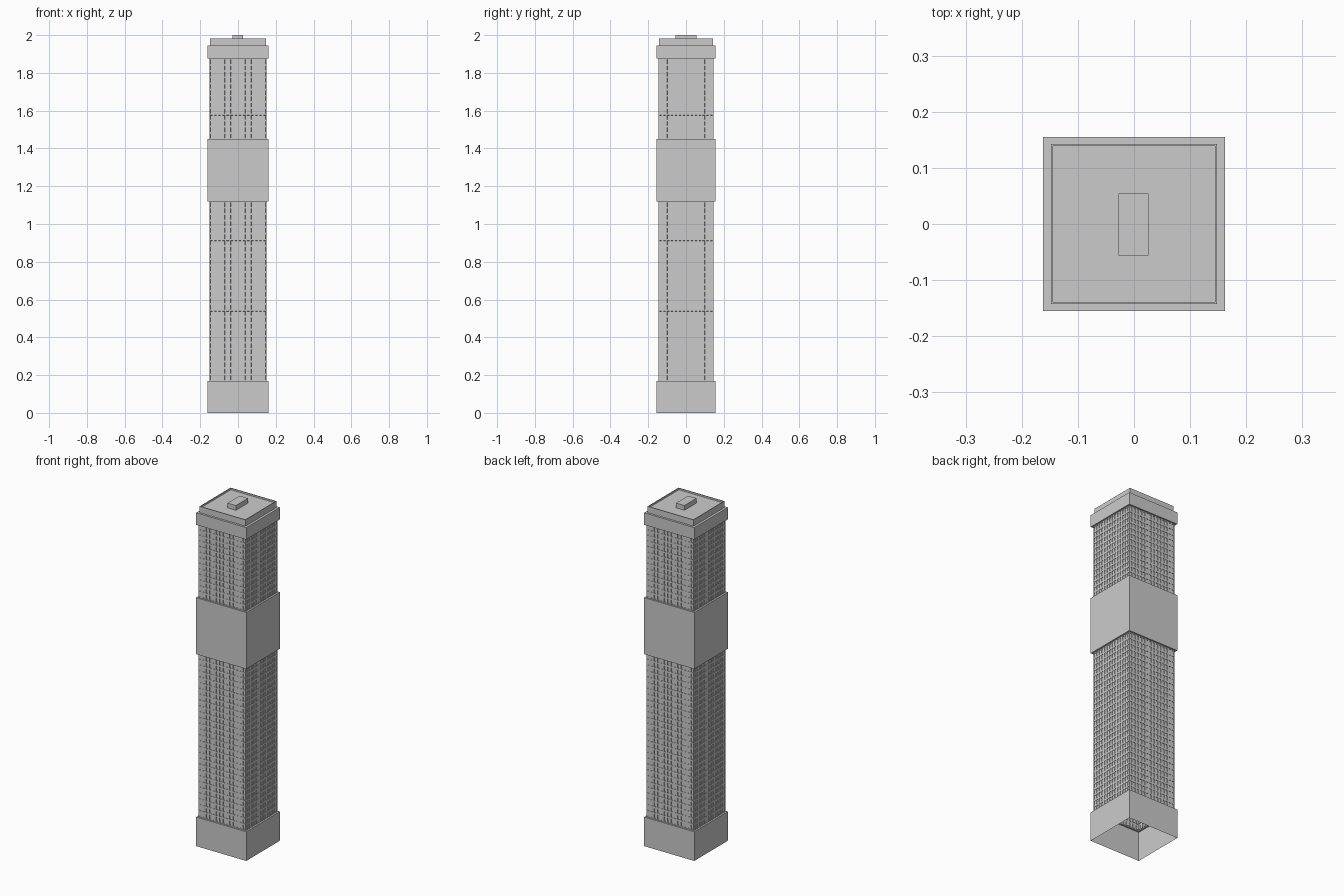
import bpy, bmesh

if "Cube" in bpy.data.objects:
    bpy.data.objects.remove(bpy.data.objects["Cube"])

SHAFT = (0.152, 0.146)   # half widths of the windowed shaft
BAND = (0.162, 0.155)    # half widths of the plain bands
CAP = (0.148, 0.143)     # parapet outside
RIM = (0.144, 0.139)     # parapet inside


def corners(half):
    x, y = half
    return [(-x, -y), (x, -y), (x, y), (-x, y)]


def finish(name, bm):
    mesh = bpy.data.meshes.new(name)
    bm.to_mesh(mesh)
    bm.free()
    obj = bpy.data.objects.new(name, mesh)
    bpy.context.collection.objects.link(obj)
    return obj


def square_shell(name, profile, close_end=False):
    """Open rectangular shell swept through (half widths, z) rings, bottom to top."""
    bm = bmesh.new()
    rings = [[bm.verts.new((x, y, z)) for x, y in corners(h)] for h, z in profile]
    for a, b in zip(rings, rings[1:]):
        for i in range(4):
            j = (i + 1) % 4
            bm.faces.new((a[i], a[j], b[j], b[i]))
    if close_end:
        bm.faces.new(rings[-1])
    return finish(name, bm)


def windowed_shaft(name, z0, z1, rows, cols=14, depth=0.003):
    """Four walls divided into floors, with one recessed window per cell."""
    bm = bmesh.new()
    pts = corners(SHAFT)
    outline = []
    for i in range(4):
        (ax, ay), (bx, by) = pts[i], pts[(i + 1) % 4]
        outline += [(ax + (bx - ax) * k / cols, ay + (by - ay) * k / cols) for k in range(cols)]
    n = len(outline)
    grid = [[bm.verts.new((x, y, z0 + (z1 - z0) * r / rows)) for x, y in outline]
            for r in range(rows + 1)]
    for a, b in zip(grid, grid[1:]):
        for i in range(n):
            j = (i + 1) % n
            bm.faces.new((a[i], a[j], b[j], b[i]))
    bm.normal_update()
    cells = bm.faces[:]
    bmesh.ops.inset_individual(bm, faces=cells, thickness=0.005, depth=0, use_even_offset=True)
    bmesh.ops.inset_individual(bm, faces=cells, thickness=0.0002, depth=-depth)
    return finish(name, bm)


# Hollow base, open underneath, with a ledge up to the shaft
square_shell("base", [(BAND, 0), (BAND, 0.17), (SHAFT, 0.17)])

# Windowed floors
windowed_shaft("lower_floors", 0.17, 1.12, 28)
windowed_shaft("upper_floors", 1.45, 1.875, 13)

# Plain bands
square_shell("middle_band", [(SHAFT, 1.12), (BAND, 1.12), (BAND, 1.45), (SHAFT, 1.45)])
square_shell("top_band", [(SHAFT, 1.875), (BAND, 1.875), (BAND, 1.945), (CAP, 1.945)])

# Parapet with sunken roof
square_shell("parapet_roof", [(CAP, 1.945), (CAP, 1.982), (RIM, 1.982), (RIM, 1.972)], True)

# Rooftop plant box
bpy.ops.mesh.primitive_cube_add(size=1, location=(-0.001, -0.001, 1.986))
box = bpy.context.object
box.name = "roof_box"
box.scale = (0.054, 0.111, 0.028)
